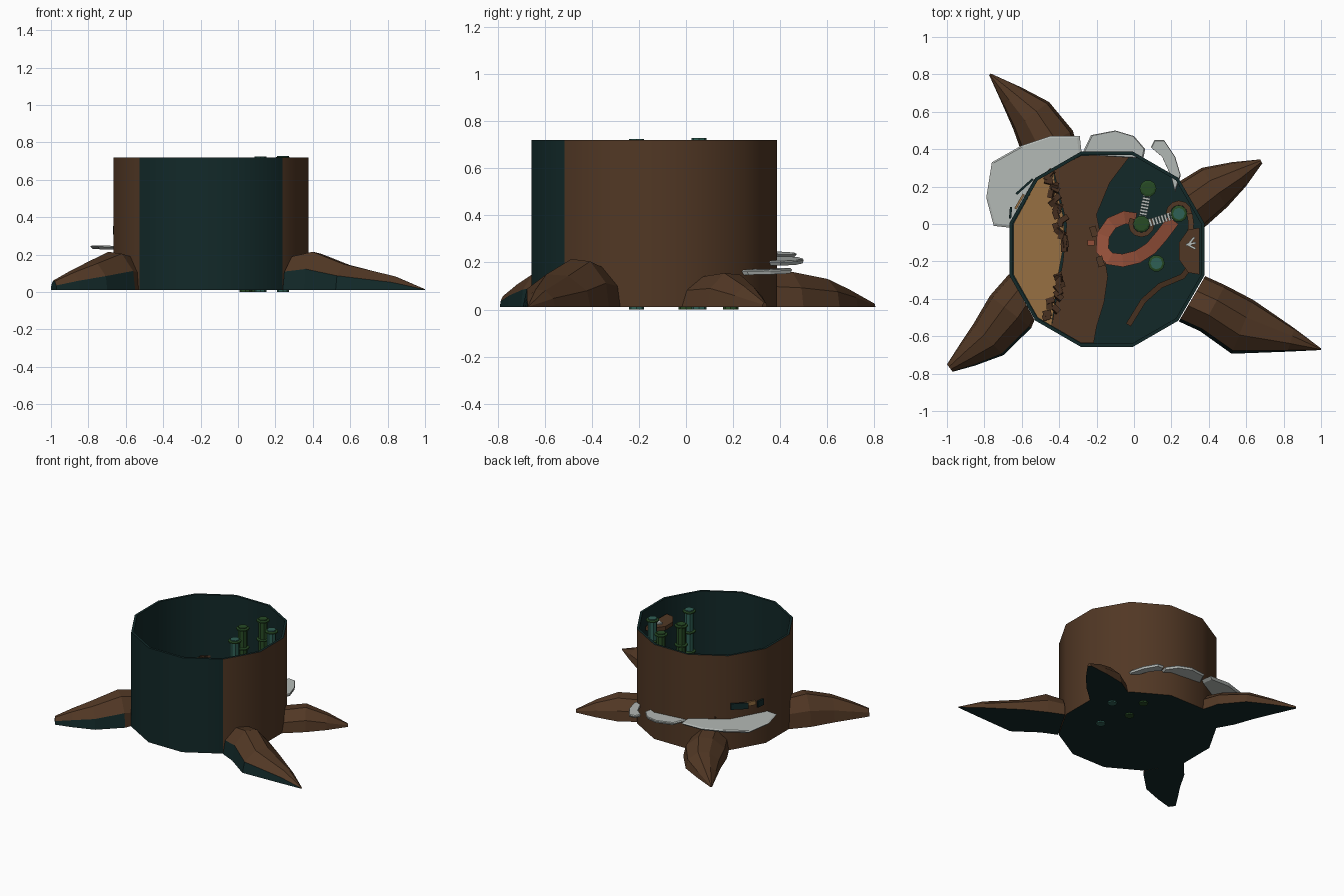
import bpy, bmesh, math, random
from mathutils import Vector, Matrix

if "Cube" in bpy.data.objects:
    bpy.data.objects.remove(bpy.data.objects["Cube"])
random.seed(4)

def mat(name, c):
    m = bpy.data.materials.new(name)
    m.diffuse_color = (*c, 1)
    m.use_nodes = True
    m.node_tree.nodes["Principled BSDF"].inputs["Base Color"].default_value = m.diffuse_color
    return m

BARK = mat("bark brown", (.083, .039, .018))
DARK = mat("dark teal", (.006, .022, .022))
TAN = mat("tan sand", (.31, .16, .055))
RED = mat("clay red", (.29, .078, .04))
GREY = mat("pale fungus", (.46, .49, .47))
GREEN = mat("stem green", (.02, .07, .018))
TEAL = mat("stem teal", (.028, .115, .09))
ROCK = mat("rock brown", (.06, .028, .014))
C = Vector((-.145, -.135, 0))

def finish(name, bm, mats, rule=None, smooth=False):
    bmesh.ops.recalc_face_normals(bm, faces=bm.faces)
    bm.normal_update()
    if rule:
        for f in bm.faces:
            f.material_index = rule(f)
    me = bpy.data.meshes.new(name)
    bm.to_mesh(me)
    bm.free()
    for m in mats:
        me.materials.append(m)
    ob = bpy.data.objects.new(name, me)
    bpy.context.collection.objects.link(ob)
    if smooth:
        bpy.ops.object.select_all(action='DESELECT')
        ob.select_set(True)
        bpy.context.view_layer.objects.active = ob
        bpy.ops.object.shade_smooth_by_angle(angle=math.radians(35))
    return ob

def loft(bm, rings, caps=True):
    vs = [[bm.verts.new(p) for p in r] for r in rings]
    n = len(rings[0])
    for a, b in zip(vs, vs[1:]):
        for i in range(n):
            bm.faces.new((a[i], a[(i + 1) % n], b[(i + 1) % n], b[i]))
    if caps:
        bm.faces.new(vs[0])
        bm.faces.new(vs[-1])

def circle(c, r, z, n, off=0):
    return [(c[0] + r * math.cos(off + i * math.tau / n),
             c[1] + r * math.sin(off + i * math.tau / n), z) for i in range(n)]

def slab(name, pts, z0, z1, mats, rule=None):
    bm = bmesh.new()
    loft(bm, [[(x, y, z) for x, y in pts] for z in (z0, z1)])
    return finish(name, bm, mats, rule)

def ribbon(name, path, w, t, m):
    """Flat strip of width w and thickness t along 3D points."""
    bm, P, rings = bmesh.new(), [Vector(p) for p in path], []
    for i, p in enumerate(P):
        d = P[min(i + 1, len(P) - 1)] - P[max(i - 1, 0)]
        s = Vector((-d.y, d.x, 0)).normalized() * w / 2
        u = Vector((0, 0, t))
        rings.append([p - s, p + s, p + s + u, p - s + u])
    loft(bm, rings)
    return finish(name, bm, [m])

def box(bm, loc, size, rot=Matrix.Identity(4)):
    bmesh.ops.create_cube(bm, size=1, matrix=Matrix.Translation(loc) @ rot @ Matrix.Diagonal((*size, 1)))

# hollow trunk: outer bark, dark cut front, dark rim, inside and floor
o = math.radians(15)
bm = bmesh.new()
loft(bm, [circle(C, .54, .01, 12, o), circle(C, .54, .72, 12, o),
          circle(C, .522, .72, 12, o), circle(C, .522, .025, 12, o)])

def trunk_rule(f):
    c = f.calc_center_median() - C
    outer = abs(f.normal.z) < .5 and f.normal.x * c.x + f.normal.y * c.y > 0
    return 0 if outer and f.normal.y > -.75 else 1
trunk = finish("hollow_trunk", bm, [BARK, DARK], trunk_rule, True)

# roots: sections are x, y, half width, height
def root(name, secs, cut=False):
    bm, rings = bmesh.new(), []
    P = [Vector((s[0], s[1], 0)) for s in secs]
    for i, (x, y, w, h) in enumerate(secs):
        d = P[min(i + 1, len(P) - 1)] - P[max(i - 1, 0)]
        if i == 0:
            d = P[0] - C
        s = Vector((-d.y, d.x, 0)).normalized() * w
        rings.append([P[i] + s * a + Vector((0, 0, .01 + h * b)) for a, b in
                      ((-1, 0), (-.88, .55), (-.3, 1), (.35, .95), (.9, .5), (1, 0))])
    loft(bm, rings)
    finish(name, bm, [BARK, DARK], lambda f: 1 if f.normal.z < -.5 or
           (cut and f.normal.y < -.5 and f.normal.z < .55) else 0)

root("root_back_left", [(-.41, .31, .135, .16), (-.46, .43, .15, .15), (-.55, .58, .12, .12),
                        (-.65, .68, .07, .075), (-.77, .8, .006, .015)])
root("root_back_right", [(.31, .105, .14, .13), (.43, .195, .125, .145), (.56, .265, .075, .09),
                         (.68, .335, .012, .02)])
root("root_front_left", [(-.6, -.39, .14, .19), (-.66, -.47, .14, .205), (-.78, -.62, .115, .15),
                         (-.89, -.7, .07, .1), (-.985, -.77, .025, .05)], True)
root("root_front_right", [(.31, -.4, .14, .18), (.42, -.45, .14, .205), (.58, -.55, .155, .14),
                          (.84, -.62, .065, .075), (1, -.67, .004, .005)], True)

# shelf fungi on the back
def fungus(name, pts, z, slope):
    bm = bmesh.new()
    c = sum((Vector((*p, 0)) for p in pts), Vector()) / len(pts)
    rings = [[(c.x + (x - c.x) * k, c.y + (y - c.y) * k, z + dz + slope * (x - c.x))
              for x, y in pts] for k, dz in ((.93, -.01), (1, .004), (.95, .01))]
    loft(bm, rings)
    finish(name, bm, [GREY])

fungus("fungus_large", [(-.66, -.02), (-.75, -.01), (-.79, .14), (-.76, .33), (-.6, .42), (-.45, .47),
                        (-.29, .47), (-.28, .38), (-.53, .24), (-.655, .02)], .235, -.02)
fungus("fungus_middle", [(-.28, .37), (-.23, .475), (-.1, .5), (0, .47), (.06, .4), (.05, .35)], .205, -.06)
fungus("fungus_small", [(.09, .41), (.11, .45), (.16, .45), (.22, .36), (.25, .26), (.22, .17),
                        (.2, .25), (.15, .36)], .162, -.06)

# torn bark lips and the sandy gap between them
ax = Matrix.Rotation(math.radians(60), 4, 'Z')
bm = bmesh.new()
box(bm, (-.612, .12, .335), (.09, .012, .03), ax)
finish("bark_gap", bm, [TAN])
bm = bmesh.new()
box(bm, (-.66, .06, .33), (.06, .012, .045), Matrix.Rotation(math.radians(85), 4, 'Z'))
box(bm, (-.585, .2, .34), (.12, .012, .045), Matrix.Rotation(math.radians(42), 4, 'Z'))
finish("bark_lips", bm, [DARK])

# floors inside: sandy terrace and earth step
top = lambda f: 0 if f.normal.z > .5 else 1
slab("sand_terrace", [(-.43, .285), (-.42, .2), (-.38, .05), (-.37, -.08), (-.41, -.3), (-.44, -.545),
                      (-.515, -.5), (-.645, -.27), (-.645, 0), (-.515, .235)], .026, .25, [TAN, BARK], top)
slab("earth_step", [(-.43, .285), (-.285, .365), (-.02, .365), (-.13, .22), (-.2, .05), (-.17, -.1), (-.14, -.28),
                    (-.16, -.42), (-.2, -.55), (-.215, -.635), (-.285, -.635), (-.44, -.545),
                    (-.38, -.2), (-.36, 0)], .026, .1, [BARK])

# rubble along the terrace edge
bm = bmesh.new()
for i in range(36):
    y = -.5 + .77 * i / 35
    if -.27 < y < -.14:
        continue
    x = -.385 - .6 * (y + .08) ** 2 * (.6 if y < 0 else 1) + random.uniform(-.03, .02)
    r = Matrix.Rotation(random.uniform(0, 3), 4, 'Z') @ Matrix.Rotation(random.uniform(-.5, .5), 4, 'X')
    box(bm, (x, y, .245), (.045, .03, .035), r)
finish("terrace_rubble", bm, [ROCK])

# tall stems with collars
for i, (x, y, h, m) in enumerate(((.075, .19, .715, GREEN), (.04, 0, .718, GREEN),
                                  (.24, .055, .728, TEAL), (.12, -.21, .725, TEAL))):
    bm = bmesh.new()
    loft(bm, [circle((x, y), .032, z, 8) for z in (0, h)])
    finish(f"stem_{i}", bm, [m])
    bm = bmesh.new()
    for z in (.1, .25, .4, .55, h - .025):
        loft(bm, [circle((x, y), r, z + d, 10) for r, d in ((.034, 0), (.045, .005), (.045, .014), (.034, .018))])
    finish(f"stem_collars_{i}", bm, [GREEN])

# curved clay slide descending to the earth step
pts = [(.21, .02), (.15, -.06), (.09, -.13), (.02, -.175), (-.06, -.195), (-.13, -.185), (-.17, -.14),
       (-.165, -.06), (-.12, .005), (-.05, .035), (.01, .025)]
ribbon("clay_slide", [(x, y, .4 - .025 * i) for i, (x, y) in enumerate(pts)], .07, .02, RED)
bm = bmesh.new()
box(bm, (-.23, -.1, .12), (.035, .03, .04))
finish("clay_block", bm, [RED])
bm = bmesh.new()
for p in ((-.215, -.04, .22), (-.18, -.2, .3)):
    box(bm, p, (.035, .055, .03), Matrix.Rotation(.3, 4, 'Z'))
finish("slide_props", bm, [BARK])

# wooden arcs round two stems, thin root along the floor
def arc(name, c, r, a0, a1, z):
    ribbon(name, [(c[0] + r * math.cos(math.radians(a)), c[1] + r * math.sin(math.radians(a)), z)
                  for a in range(a0, a1 + 1, 30)], .025, .02, BARK)
arc("stem_walk_low", (.04, 0), .058, 150, 390, .42)
arc("stem_walk_high", (.24, .055), .058, 0, 180, .45)
ribbon("walk_to_ledge", [(.298, .055, .45), (.305, 0, .5), (.3, -.05, .55)], .03, .02, BARK)
ribbon("thin_root", [(.32, -.2, .3), (.26, -.28, .25), (.14, -.33, .17), (.05, -.41, .1), (-.03, -.54, .05)],
       .03, .02, BARK)

# wall ledge with a small pale heap
slab("wall_ledge", [(.35, -.02), (.29, -.03), (.24, -.1), (.24, -.19), (.29, -.26), (.35, -.27)], .575, .605, [BARK])
bm = bmesh.new()
for a in (-.5, .2, .9):
    box(bm, (.305, -.11 + a * .02, .612), (.055, .012, .012), Matrix.Rotation(a, 4, 'Z'))
finish("ledge_heap", bm, [GREY])

# plank bridges between stems
def bridge(name, a, b, n):
    bm, a, b = bmesh.new(), Vector(a), Vector(b)
    d = b - a
    for i in range(n):
        box(bm, a + d * (i + .5) / n, (d.length / n * .75, .042, .01),
            Matrix.Rotation(math.atan2(d.y, d.x), 4, 'Z'))
    finish(name, bm, [GREY])
bridge("bridge_back", (.07, .16, .45), (.045, .03, .45), 8)
bridge("bridge_side", (.21, .045, .47), (.08, .005, .45), 8)
